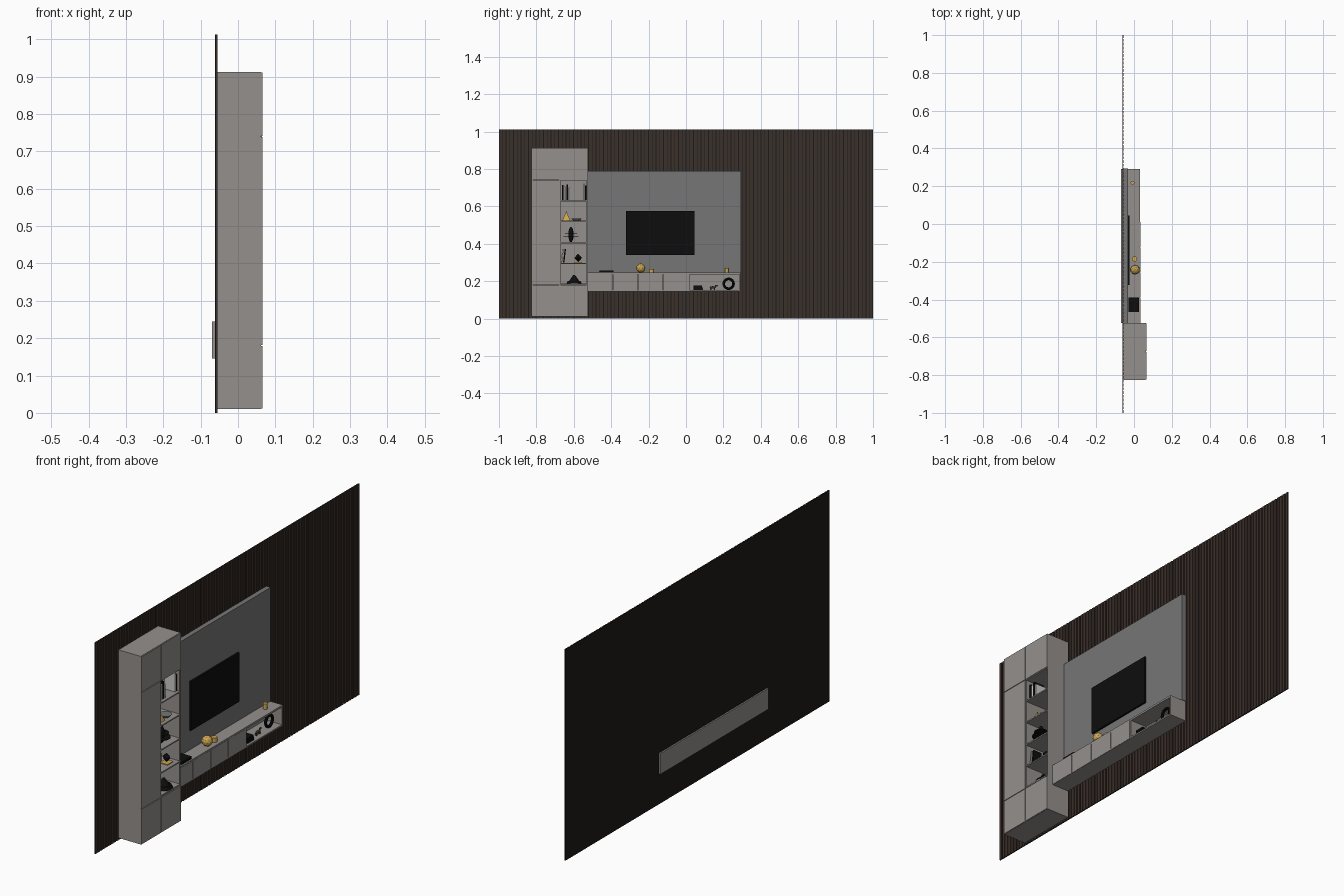
import bpy, math

if "Cube" in bpy.data.objects:
    bpy.data.objects.remove(bpy.data.objects["Cube"])

def mat(name, r, g, b):
    m = bpy.data.materials.new(name)
    m.diffuse_color = (r, g, b, 1)
    m.use_nodes = True
    m.node_tree.nodes["Principled BSDF"].inputs["Base Color"].default_value = m.diffuse_color
    return m

WOOD = mat("dark_wood", .042, .029, .023)
BACK = mat("wall_backing", .012, .010, .009)
BEIGE = mat("warm_grey", .30, .28, .27)
PANEL = mat("panel_grey", .18, .18, .18)
BLACK = mat("black", .004, .004, .004)
GOLD = mat("gold", .60, .38, .08)
WHITE = mat("white", .6, .6, .6)
BRONZE = mat("bronze", .06, .04, .025)

def finish(name, m, smooth=False):
    o = bpy.context.object
    o.name = name
    o.data.materials.append(m)
    if smooth:
        bpy.ops.object.shade_smooth_by_angle()
    return o

def box(name, x0, x1, y0, y1, z0, z1, m=BEIGE, rot=(0, 0, 0)):
    bpy.ops.mesh.primitive_cube_add(size=1, location=((x0+x1)/2, (y0+y1)/2, (z0+z1)/2), rotation=rot)
    bpy.context.object.scale = (x1-x0, y1-y0, z1-z0)
    return finish(name, m)

def cone(name, x, y, z, r1, r2, h, m, n=24, rot=(0, 0, 0)):
    bpy.ops.mesh.primitive_cone_add(vertices=n, radius1=r1, radius2=r2, depth=h,
                                    location=(x, y, z+h/2), rotation=rot)
    return finish(name, m, n > 8)

def ball(name, x, y, z, sx, sy, sz, m):
    bpy.ops.mesh.primitive_uv_sphere_add(segments=24, ring_count=12, radius=1, location=(x, y, z))
    bpy.context.object.scale = (sx, sy, sz)
    return finish(name, m, True)

def ring(name, x, y, z, R, r, m):
    bpy.ops.mesh.primitive_torus_add(location=(x, y, z), rotation=(0, math.pi/2, 0), major_radius=R,
                                     minor_radius=r, major_segments=32, minor_segments=10)
    return finish(name, m, True)

# slatted wall: thin backing and an array of slats
box("wall_backing", -.062, -.0595, -1, 1, 0, 1.012, BACK)
slat = box("wall_slats", -.0595, -.0555, -1, -.985, 0, 1.012, WOOD)
bpy.ops.object.transform_apply(location=True, rotation=False, scale=True)
a = slat.modifiers.new("repeat", 'ARRAY')
a.count = 100
a.use_relative_offset = False
a.use_constant_offset = True
a.constant_offset_displace = (0, 1.985/99.0*(1.985-.0)/1.985, 0)

# tall cabinet carcass
Y0, YM, Y1 = -.825, -.675, -.525
T = .006
box("cabinet_side_left", -.057, .062, Y0, Y0+T, .01, .912)
box("cabinet_side_right", -.057, .062, Y1-T, Y1, .01, .912)
box("cabinet_divider", -.057, .062, YM-T/2, YM+T/2, .01, .912)
box("cabinet_back", -.057, -.05, Y0, Y1, .01, .912)
box("cabinet_bottom", -.057, .062, Y0, Y1, .01, .016)
box("cabinet_top", -.057, .062, Y0, Y1, .906, .912)
SHELVES = [.185, .295, .405, .52, .63, .74]
for i, z in enumerate(SHELVES):
    box(f"cabinet_shelf_{i}", -.05, .064, YM, Y1, z-.003, z+.003)
# cabinet doors
G = .0015
for n, (y0, y1, z0, z1) in enumerate([(Y0, YM, .01, .18), (YM, Y1, .01, .18), (Y0, YM, .18, .74),
                                      (Y0, YM, .74, .912), (YM, Y1, .74, .912)]):
    box(f"cabinet_door_{n}", .060, .066, y0+G, y1-G, z0+G, z1-G)

# back panel and television
box("tv_panel", -.057, -.033, -.525, .295, .245, .79, PANEL)
box("television", -.033, -.024, -.322, .045, .34, .575, BLACK)

# floating console
C0, CM, C1 = -.525, .012, .292
box("console_top", -.069, .033, C0, C1, .236, .245)
box("console_bottom", -.069, .033, C0, C1, .145, .152)
box("console_back", -.069, -.055, C0, C1, .145, .245)
for n, y in enumerate((C0, CM, C1-T)):
    box(f"console_upright_{n}", -.069, .033, y, y+T, .145, .245)
w = (CM-C0)/4
for n in range(4):
    box(f"console_door_{n}", .028, .034, C0+n*w+G, C0+(n+1)*w-G, .146, .238)

# ornaments on the console top
for n in range(2):
    box(f"tray_book_{n}", -.03, .026, -.466+.003*n, -.388, .245+.006*n, .2505+.006*n, BLACK)
bpy.ops.mesh.primitive_ico_sphere_add(subdivisions=2, radius=.025, location=(.006, -.242, .27))
finish("faceted_orb", GOLD)
cone("small_gold_pot", .003, -.185, .245, .014, .014, .021, GOLD)
cone("gold_candle_holder", -.008, .218, .245, .010, .010, .026, GOLD)

# ornaments in the open console bay
for n in range(3):
    box(f"bay_book_{n}", -.02, .022, .041, .09-.002*n, .152+.009*n, .160+.009*n, BLACK)
ring("round_sculpture", .005, .228, .186, .026, .007, BLACK)
ball("animal_body", .005, .143, .167, .006, .017, .006, BRONZE)
ball("animal_head", .005, .162, .175, .004, .008, .005, BRONZE)
for n, y in enumerate((.132, .153)):
    box(f"animal_legs_{n}", .001, .009, y-.003, y+.003, .152, .165, BRONZE)

# ornaments on the cabinet shelves
X = .025
for n in range(4):
    box(f"upright_book_{n}", X-.03, X+.025, -.664+.012*n, -.655+.012*n, .633, (.713, .705, .716, .70)[n],
        (BLACK, WHITE, BLACK, WHITE)[n])
for n in range(2):
    box(f"end_book_{n}", X-.03, X+.025, -.549+.009*n, -.542+.009*n, .633, .722-.01*n, (WHITE, BLACK)[n])
cone("gold_pyramid", X, -.640, .523, .03, 0, .052, GOLD, 4, (0, 0, math.pi/4))
cone("shallow_dish", X, -.585, .523, .018, .028, .012, PANEL)
ball("tall_vase", X, -.615, .449, .014, .014, .041, BLACK)
for n, z in enumerate((.435, .455)):
    cone(f"vase_disc_{n}", X, -.615, z, .040-.008*n, .040-.008*n, .003, BLACK)
for n in range(2):
    box(f"leaning_book_{n}", X-.025, X+.02, -.665+.012*n, -.658+.012*n, .30, .372, (WHITE, BLACK)[n], (-.12, 0, 0))
box("gold_base", X-.02, X+.02, -.598, -.555, .298, .302, GOLD)
cone("diamond_lower", X, -.577, .302, 0, .021, .022, BLACK, 4)
cone("diamond_upper", X, -.577, .324, .021, 0, .022, BLACK, 4)
cone("bowl_base", X, -.598, .188, .04, .034, .014, BLACK)
cone("bowl_peak", X, -.598, .202, .026, .004, .032, BLACK)
